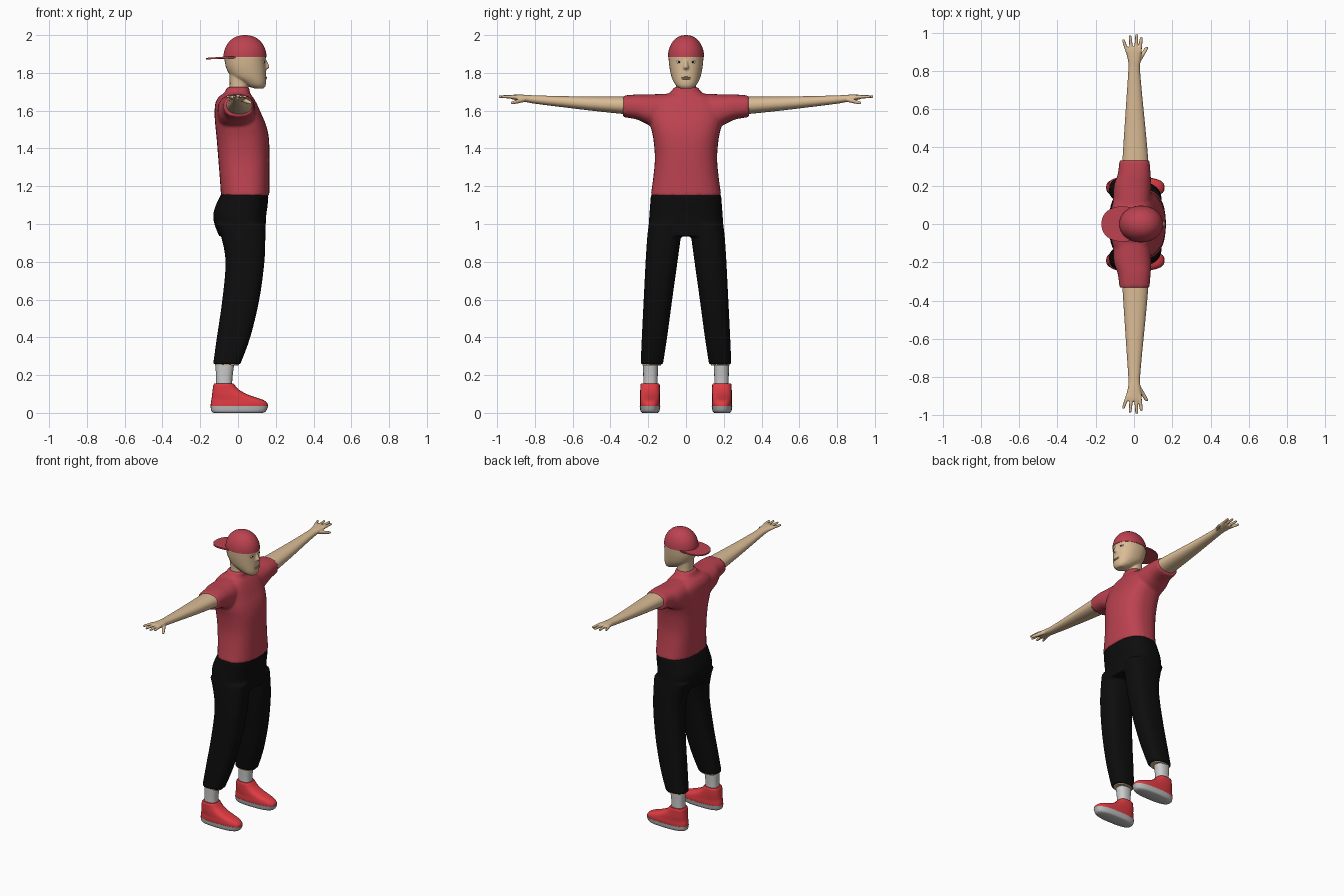
import bpy, bmesh, math
from mathutils import Vector


def material(name, rgb):
    m = bpy.data.materials.new(name)
    m.diffuse_color = (*rgb, 1)
    return m


RED = material("shirt_red", (0.50, 0.055, 0.08))
SKIN = material("skin", (0.70, 0.50, 0.30))
LIP = material("lip", (0.58, 0.37, 0.23))
BLACK = material("black", (0.004, 0.004, 0.004))
SHOE = material("shoe_red", (0.75, 0.045, 0.055))
WHITE = material("white", (0.75, 0.75, 0.75))
GREY = material("sole_grey", (0.5, 0.5, 0.5))


def refine(rows, k):
    """Smooth (Catmull-Rom) interpolation between section rows."""
    out = []
    for i in range(len(rows) - 1):
        p = [rows[max(0, min(len(rows) - 1, i + j))] for j in (-1, 0, 1, 2)]
        for s in range(k):
            t = s / k
            out.append([0.5 * (2 * b + (c - a) * t + (2 * a - 5 * b + 4 * c - d) * t * t
                               + (3 * b - a - 3 * c + d) * t ** 3) for a, b, c, d in zip(*p)])
    return out + [rows[-1]]


def tube(bm, rows, axis="z", side=1, power=2.4, n=32, k=4):
    """Closed loft: rows are (height, x0, x1, low, high) along z or y."""
    rings = []
    for h, x0, x1, lo, hi in refine(rows, k):
        ring = []
        for i in range(n):
            a = 2 * math.pi * i / n
            c, s = math.cos(a), math.sin(a)
            u = (x0 + x1) / 2 + (x1 - x0) / 2 * math.copysign(abs(c) ** (2 / power), c)
            v = (lo + hi) / 2 + (hi - lo) / 2 * math.copysign(abs(s) ** (2 / power), s)
            co = (u, side * v, h) if axis == "z" else (u, side * h, v)
            ring.append(bm.verts.new(co))
        rings.append(ring)
    for a, b in zip(rings, rings[1:]):
        for i in range(n):
            j = (i + 1) % n
            bm.faces.new((a[i], a[j], b[j], b[i]))
    bm.faces.new(rings[0])
    bm.faces.new(rings[-1])


def sym(rows):
    """Rows with one half width become rows symmetric in y."""
    return [(z, a, b, -w, w) for z, a, b, w in rows]


def ball(bm, centre, radii):
    vs = bmesh.ops.create_uvsphere(bm, u_segments=20, v_segments=12, radius=1)["verts"]
    for v in vs:
        v.co = Vector(centre) + Vector([c * r for c, r in zip(v.co, radii)])


def finish(name, bm, mat, voxel=0, smooth=3):
    bmesh.ops.recalc_face_normals(bm, faces=bm.faces)
    me = bpy.data.meshes.new(name)
    bm.to_mesh(me)
    bm.free()
    me.materials.append(mat)
    ob = bpy.data.objects.new(name, me)
    bpy.context.collection.objects.link(ob)
    bpy.ops.object.select_all(action="DESELECT")
    ob.select_set(True)
    bpy.context.view_layer.objects.active = ob
    if voxel:  # fuse overlapping lofts into one skin
        r = ob.modifiers.new("fuse", "REMESH")
        r.mode, r.voxel_size, r.use_smooth_shade = "VOXEL", voxel, True
        s = ob.modifiers.new("blend", "SMOOTH")
        s.factor, s.iterations = 0.5, smooth
    else:
        bpy.ops.object.shade_smooth_by_angle(angle=math.radians(40))
    return ob


# Shirt: torso and both sleeves
bm = bmesh.new()
tube(bm, sym([(1.15, -.09, .166, .187), (1.25, -.097, .166, .173), (1.35, -.105, .167, .165),
              (1.45, -.113, .164, .173), (1.52, -.12, .15, .188), (1.58, -.124, .125, .198),
              (1.64, -.12, .098, .19), (1.675, -.1, .077, .14), (1.692, -.075, .064, .09),
              (1.725, -.057, .06, .062)]), power=2.5)
for s in (1, -1):
    tube(bm, [(.10, -.11, .09, 1.48, 1.69), (.2, -.105, .09, 1.525, 1.686),
              (.26, -.085, .087, 1.553, 1.686), (.333, -.076, .081, 1.566, 1.68)], "y", s)
finish("shirt", bm, RED, .009)

# Trousers: hips and both legs
bm = bmesh.new()
tube(bm, sym([(.935, -.10, .145, .2), (1.0, -.125, .147, .197), (1.05, -.131, .15, .194),
              (1.1, -.117, .157, .19), (1.158, -.09, .162, .186)]), power=2.6)
for s in (1, -1):
    tube(bm, [(.257, -.132, .012, .122, .24), (.4, -.112, .065, .1, .234),
              (.6, -.083, .113, .073, .224), (.8, -.066, .14, .045, .214),
              (.935, -.09, .145, .027, .205), (1.0, -.115, .146, .02, .197)], side=s, power=2.6)
finish("trousers", bm, BLACK, .009)

# Head with neck and nose
bm = bmesh.new()
tube(bm, sym([(1.717, .09, .135, .03), (1.73, .05, .145, .05), (1.75, .015, .149, .064),
              (1.78, -.035, .149, .077), (1.82, -.06, .147, .086), (1.86, -.07, .146, .091),
              (1.9, -.073, .146, .091), (1.95, -.05, .125, .07)]), power=2.2)
tube(bm, sym([(1.68, -.046, .052, .054), (1.74, -.044, .052, .053), (1.8, -.045, .05, .055)]))
tube(bm, sym([(1.815, .12, .147, .012), (1.824, .12, .162, .017), (1.835, .12, .166, .014),
              (1.868, .12, .151, .009)]), power=2)
finish("head", bm, SKIN, .005, 2)

# Face details
bm = bmesh.new()
for z in (1.776, 1.769):
    ball(bm, (.145, 0, z), (.008, .024, .0045))
finish("lips", bm, LIP)
for s, side in ((1, "left"), (-1, "right")):
    bm = bmesh.new()
    ball(bm, (.128, s * .037, 1.857), (.012, .016, .009))
    finish(side + "_eye", bm, WHITE)
    bm = bmesh.new()
    ball(bm, (.136, s * .036, 1.857), (.006, .0065, .0065))
    finish(side + "_pupil", bm, BLACK)

# Cap worn backwards: dome and brim
dome = []
for i in range(13):
    a = math.pi / 2 * i / 12.4
    c = math.cos(a) ** .9
    dome.append((1.883 + .117 * math.sin(a), .037 - .114 * c, .037 + .114 * c, .096 * c))
bm = bmesh.new()
tube(bm, sym(dome), power=2.05, k=1, n=48)
finish("cap_dome", bm, RED)
bm = bmesh.new()
tube(bm, sym([(1.878, -.17, .05, .092), (1.887, -.17, .05, .092)]), power=2.2, k=1, n=48)
for v in bm.verts:
    v.co.z += .07 * min(0, v.co.x + .06)
finish("cap_brim", bm, RED)

for s, side in ((1, "left"), (-1, "right")):
    # Arm and hand: forearm, palm, four fingers, thumb
    bm = bmesh.new()
    tube(bm, [(.27, -.066, .076, 1.576, 1.674), (.33, -.061, .075, 1.582, 1.675),
              (.5, -.05, .06, 1.6, 1.675), (.65, -.04, .045, 1.618, 1.677),
              (.8, -.03, .032, 1.637, 1.681), (.85, -.031, .034, 1.646, 1.684),
              (.9, -.042, .04, 1.656, 1.685), (.925, -.042, .039, 1.661, 1.683)], "y", s, 2.2)
    for xa, xb, tip in ((-.033, -.054, .965), (-.012, -.02, .985), (.01, .014, .99), (.029, .038, .976)):
        tube(bm, [(.895, xa - .01, xa + .01, 1.662, 1.683),
                  (tip - .008, xb - .008, xb + .008, 1.667, 1.682),
                  (tip, xb - .004, xb + .004, 1.67, 1.679)], "y", s, 2, 12)
    tube(bm, [(.84, .005, .03, 1.65, 1.675), (.88, .028, .054, 1.64, 1.664),
              (.915, .052, .073, 1.634, 1.652), (.926, .06, .072, 1.636, 1.647)], "y", s, 2, 12)
    finish(side + "_arm", bm, SKIN, .004, 2)

    # Ankle rim, sock, shoe and sole
    bm = bmesh.new()
    tube(bm, [(.25, -.122, .002, .132, .23), (.28, -.122, .002, .132, .23)], side=s)
    finish(side + "_ankle", bm, SKIN)
    bm = bmesh.new()
    tube(bm, [(.11, -.118, -.03, .15, .226), (.18, -.116, -.03, .15, .226),
              (.256, -.12, -.02, .147, .228)], side=s)
    finish(side + "_sock", bm, WHITE)
    bm = bmesh.new()
    tube(bm, [(.028, -.145, .157, .138, .243), (.05, -.144, .156, .137, .244),
              (.068, -.141, .135, .138, .243), (.08, -.139, .1, .138, .243),
              (.1, -.137, .045, .138, .243), (.125, -.134, .003, .138, .242),
              (.148, -.13, -.018, .139, .241), (.156, -.124, -.025, .144, .236)], side=s, power=2.7)
    finish(side + "_shoe", bm, SHOE)
    bm = bmesh.new()
    tube(bm, [(0, -.128, .13, .15, .232), (.009, -.14, .148, .141, .241),
              (.036, -.146, .16, .136, .245)], side=s, power=2.7)
    finish(side + "_sole", bm, GREY)
